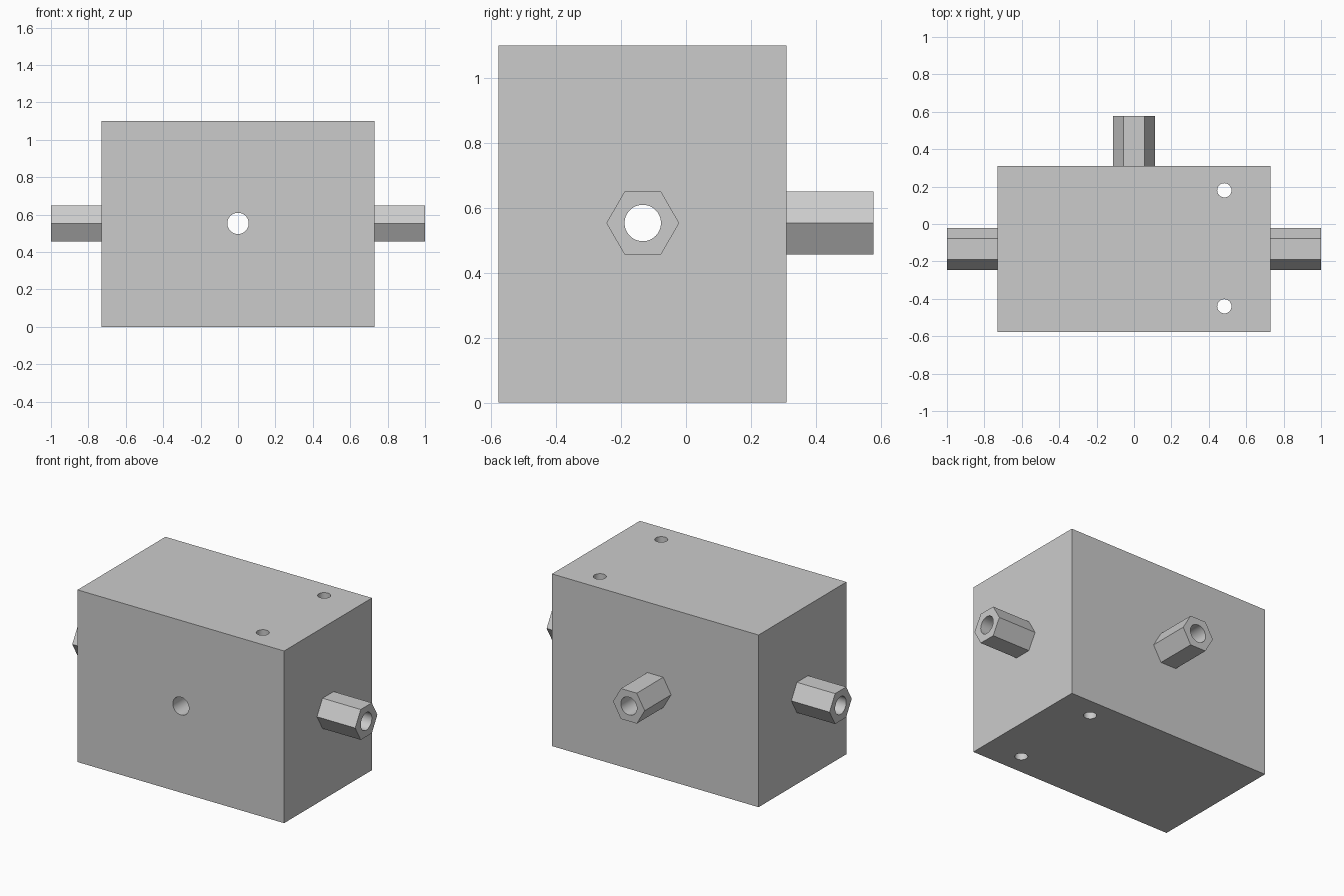
import bpy
from math import pi, radians
from mathutils import Matrix

cube = bpy.data.objects.get("Cube")
if cube:
    bpy.data.objects.remove(cube, do_unlink=True)

grey = bpy.data.materials.new("plain grey")
grey.use_nodes = True
colour = (0.6, 0.6, 0.6, 1)
grey.diffuse_color = colour
grey.node_tree.nodes["Principled BSDF"].inputs["Base Color"].default_value = colour

W, FRONT, BACK, H = 0.73, -0.577, 0.31, 1.10   # block half width, front, back, height
PORT_Y, PORT_Z = -0.133, 0.553                 # port axis
TURN = {"x": Matrix.Rotation(pi / 2, 4, "Y"),
        "y": Matrix.Rotation(pi / 2, 4, "X"),
        "z": Matrix.Identity(4)}


def prism(name, axis, centre, radius, length, sides, spin=0):
    """Regular prism lying along one axis, with the transform baked in."""
    bpy.ops.mesh.primitive_cylinder_add(vertices=sides, radius=radius, depth=length)
    ob = bpy.context.object
    ob.name = name
    ob.data.transform(Matrix.Translation(centre) @ TURN[axis] @ Matrix.Rotation(spin, 4, "Z"))
    ob.data.materials.append(grey)
    return ob


def drill(ob, bores):
    """Cut the bores out of a part and keep its flat faces crisp."""
    bpy.ops.object.select_all(action="DESELECT")
    ob.select_set(True)
    bpy.context.view_layer.objects.active = ob
    for bore in bores:
        mod = ob.modifiers.new("bore", "BOOLEAN")
        mod.operation, mod.solver, mod.object = "DIFFERENCE", "EXACT", bore
        bpy.ops.object.modifier_apply(modifier=mod.name)
    bpy.ops.object.shade_smooth_by_angle(angle=radians(30))


# Bores: one across, one front to back, two vertical mounting holes
cross_bore = prism("cross_bore", "x", (0, PORT_Y, PORT_Z), 0.056, 3, 48)
long_bore = prism("long_bore", "y", (0, 0, PORT_Z), 0.057, 3, 48)
mount_bores = [prism("mount_bore", "z", (0.483, y, H / 2), 0.038, 3, 32)
               for y in (0.18, -0.44)]

# Main block
bpy.ops.mesh.primitive_cube_add(size=1)
block = bpy.context.object
block.name = "block"
block.data.transform(Matrix.Translation((0, (FRONT + BACK) / 2, H / 2))
                     @ Matrix.Diagonal((2 * W, BACK - FRONT, H, 1)))
block.data.materials.append(grey)
drill(block, [cross_bore, long_bore] + mount_bores)

# Hexagonal ports on both sides and the back
HEX = 0.112
for name, side in (("left_port", 1), ("right_port", -1)):
    port = prism(name, "x", (side * (1 + W) / 2, PORT_Y, PORT_Z), HEX, 1 - W, 6)
    drill(port, [cross_bore])
back_port = prism("back_port", "y", (0, (BACK - FRONT) / 2, PORT_Z), HEX, -FRONT - BACK, 6, pi / 2)
drill(back_port, [long_bore])

for bore in [cross_bore, long_bore] + mount_bores:
    bpy.data.objects.remove(bore, do_unlink=True)
